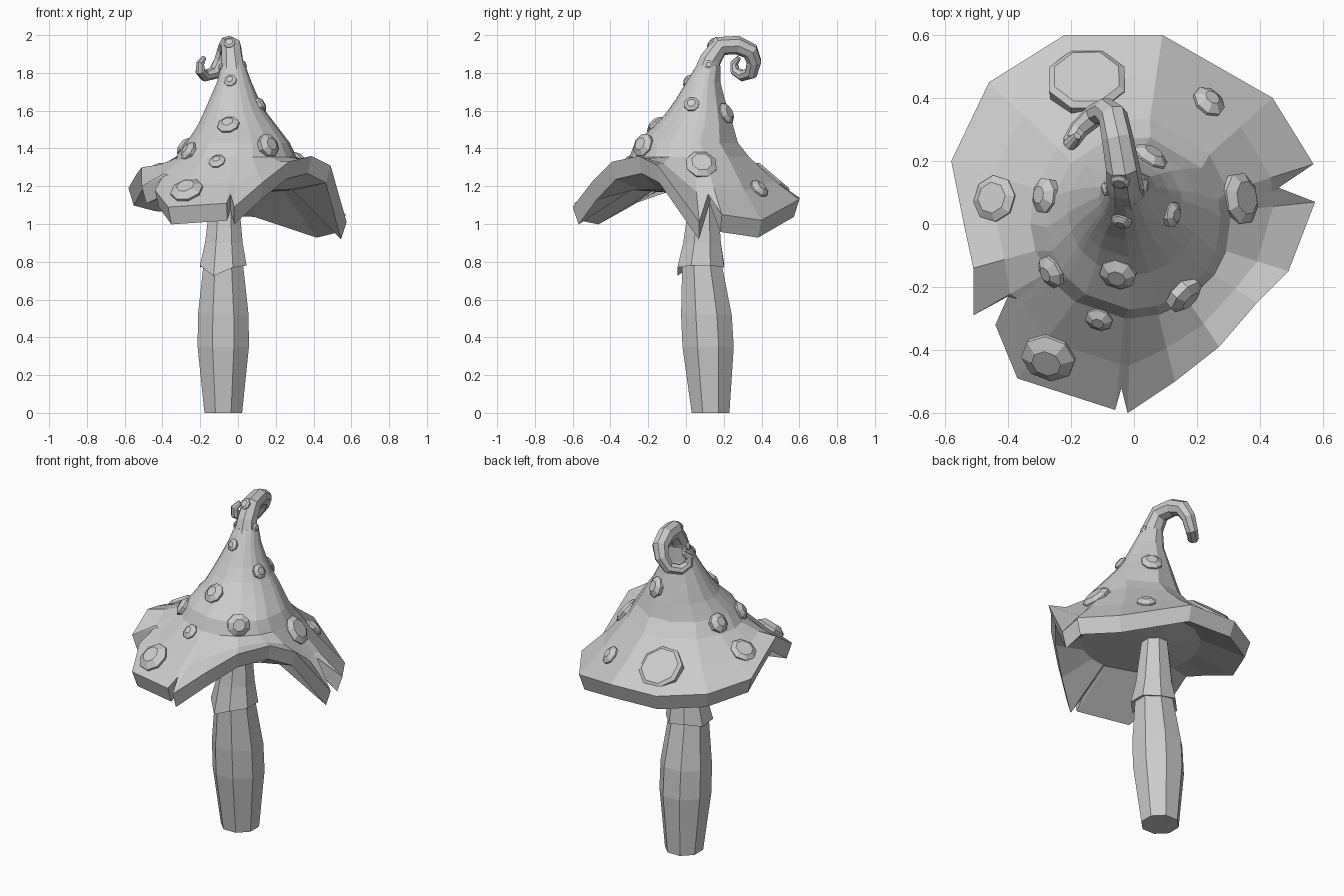
import bpy, bmesh, math
from mathutils import Vector
from mathutils.bvhtree import BVHTree

if "Cube" in bpy.data.objects:
    bpy.data.objects.remove(bpy.data.objects["Cube"])

grey = bpy.data.materials.new("plain grey")
grey.use_nodes = True
grey.diffuse_color = (0.6, 0.6, 0.6, 1)
grey.node_tree.nodes["Principled BSDF"].inputs["Base Color"].default_value = (0.6, 0.6, 0.6, 1)


def ring(centre, radius, angles):
    cx, cy, z = centre
    return [Vector((cx + radius * math.cos(a), cy + radius * math.sin(a), z)) for a in angles]


def blend(a, b, t, lift=0):
    return [p.lerp(q, t) + Vector((0, 0, lift)) for p, q in zip(a, b)]


def loft(name, rings):
    """Skin a stack of equal rings and close both ends."""
    bm = bmesh.new()
    rows = [[bm.verts.new(p) for p in r] for r in rings]
    n = len(rows[0])
    for low, high in zip(rows, rows[1:]):
        for i in range(n):
            j = (i + 1) % n
            bm.faces.new((low[i], low[j], high[j], high[i]))
    bm.faces.new(rows[0][::-1])
    bm.faces.new(rows[-1])
    bmesh.ops.recalc_face_normals(bm, faces=bm.faces)
    mesh = bpy.data.meshes.new(name)
    bm.to_mesh(mesh)
    bm.free()
    mesh.materials.append(grey)
    obj = bpy.data.objects.new(name, mesh)
    bpy.context.collection.objects.link(obj)
    return obj


# Stem: faceted, with a swollen belly
octagon = [math.tau * (i + 0.5) / 8 for i in range(8)]
stem_profile = [(0, 0.13, 0.108), (0.35, 0.117, 0.147), (0.52, 0.108, 0.145),
                (0.78, 0.085, 0.114), (0.95, 0.09, 0.08), (1.2, 0.09, 0.07)]
loft("stem", [ring((-0.078, y, z), r, octagon) for z, y, r in stem_profile])

# Skirt around the stem with an uneven hem
hem = ring((-0.078, 0.078, 0.77), 0.134, octagon)
for i, p in enumerate(hem):
    p.z += (0.01, 0.0, 0.02, 0.0, 0.01, -0.045, 0.0, 0.01)[i]
loft("skirt", [blend(hem, ring((-0.08, 0.08, 0.79), 0.09, octagon), 0.8), hem,
               ring((-0.075, 0.085, 0.9), 0.108, octagon),
               ring((-0.07, 0.095, 1.18), 0.075, octagon)])

# Cap: wavy rim with three torn notches, swept up into a cone
rim = [Vector(p) for p in (
    (0.57, 0.19, 1.05), (0.44, 0.40, 1.02), (0.09, 0.60, 1.13), (-0.22, 0.60, 1.14),
    (-0.46, 0.45, 1.16), (-0.58, 0.20, 1.19), (-0.54, 0.0, 1.26), (-0.51, -0.14, 1.3),
    (-0.51, -0.29, 1.2), (-0.40, -0.23, 1.25), (-0.44, -0.32, 1.18), (-0.37, -0.49, 1.09),
    (-0.06, -0.59, 1.11), (-0.04, -0.52, 1.16), (-0.02, -0.60, 1.09), (0.13, -0.50, 1.22),
    (0.27, -0.39, 1.33), (0.39, -0.25, 1.36), (0.49, -0.15, 1.31), (0.575, 0.07, 1.01),
    (0.42, 0.13, 1.2))]
notches = (9, 13, 20)
hub = Vector((-0.02, 0.03, 0))
angles = [math.atan2(p.y - hub.y, p.x - hub.x) for p in rim]
lip = [Vector((hub.x + (p.x - hub.x) * 0.95, hub.y + (p.y - hub.y) * 0.95, p.z - 0.092)) for p in rim]
ceiling = ring((-0.02, 0.04, 1.18), 0.33, angles)
shoulder = ring((-0.01, 0.02, 1.355), 0.32, angles)
flare = blend(rim, shoulder, 0.5, -0.012)
for i in notches:  # tears stop short of the flare
    flare[i] = (flare[i - 1] + flare[(i + 1) % len(flare)]) / 2
cone = [((0.0, 0.005, 1.43), 0.275), ((-0.005, 0.045, 1.525), 0.207),
        ((-0.015, 0.063, 1.59), 0.167), ((-0.02, 0.077, 1.66), 0.131),
        ((-0.02, 0.092, 1.75), 0.092), ((-0.025, 0.12, 1.84), 0.064)]
cap = loft("cap", [ring((-0.06, 0.08, 1.16), 0.08, angles), ceiling, lip, rim, flare, shoulder]
           + [ring(c, r, angles) for c, r in cone])

# Curled tip: a tapering tube that hooks back and sideways
path = [(-0.022, 0.1, 1.76, 0.078), (-0.03, 0.13, 1.87, 0.058), (-0.036, 0.18, 1.942, 0.054),
        (-0.052, 0.27, 1.947, 0.05), (-0.066, 0.34, 1.915, 0.047), (-0.09, 0.36, 1.86, 0.041),
        (-0.125, 0.345, 1.8, 0.036), (-0.175, 0.3, 1.785, 0.031), (-0.2, 0.26, 1.81, 0.027),
        (-0.2, 0.255, 1.85, 0.022), (-0.18, 0.28, 1.88, 0.013)]
curve = bpy.data.curves.new("curled_tip", "CURVE")
curve.dimensions = "3D"
curve.bevel_depth = 1
curve.bevel_resolution = 2
curve.use_fill_caps = True
spline = curve.splines.new("POLY")
spline.points.add(len(path) - 1)
for point, (x, y, z, r) in zip(spline.points, path):
    point.co = (x, y, z, 1)
    point.radius = r
spline.use_smooth = False
curve.materials.append(grey)
tip = bpy.data.objects.new("curled_tip", curve)
bpy.context.collection.objects.link(tip)
bpy.context.view_layer.objects.active = tip
tip.select_set(True)
bpy.ops.object.convert(target="MESH")
tip = bpy.context.view_layer.objects.active

# Warts: bevelled discs seated on the cap, placed by plan position (x, y, radius, height)
graph = bpy.context.evaluated_depsgraph_get()
surfaces = [BVHTree.FromObject(o, graph) for o in (cap, tip)]
warts = [(-0.15, 0.455, 0.13, 0.02), (-0.44, 0.08, 0.075, 0.025), (-0.28, 0.09, 0.058, 0.03),
         (-0.26, -0.15, 0.055, 0.03), (-0.27, -0.42, 0.088, 0.04), (-0.11, -0.30, 0.045, 0.025),
         (-0.05, -0.155, 0.06, 0.03), (0.16, -0.225, 0.065, 0.03), (0.12, 0.03, 0.042, 0.02),
         (-0.04, 0.01, 0.035, 0.018), (0.335, 0.08, 0.085, 0.03), (0.235, 0.385, 0.055, 0.03),
         (0.05, 0.21, 0.06, 0.028), (-0.045, 0.135, 0.032, 0.012), (0.032, 0.12, 0.025, 0.012),
         (-0.09, 0.11, 0.022, 0.012)]
for k, (x, y, r, height) in enumerate(warts):
    hits = [s.ray_cast(Vector((x, y, 3)), Vector((0, 0, -1))) for s in surfaces]
    spot, normal = max((h[:2] for h in hits if h[0]), key=lambda h: h[0].z)
    wart = loft(f"wart_{k + 1}", [ring((0, 0, -0.3 * r), 0.95 * r, octagon),
                                  ring((0, 0, 0.35 * height), r, octagon),
                                  ring((0, 0, height), r - height, octagon)])
    wart.location = spot
    wart.rotation_euler = normal.to_track_quat("Z", "Y").to_euler()
